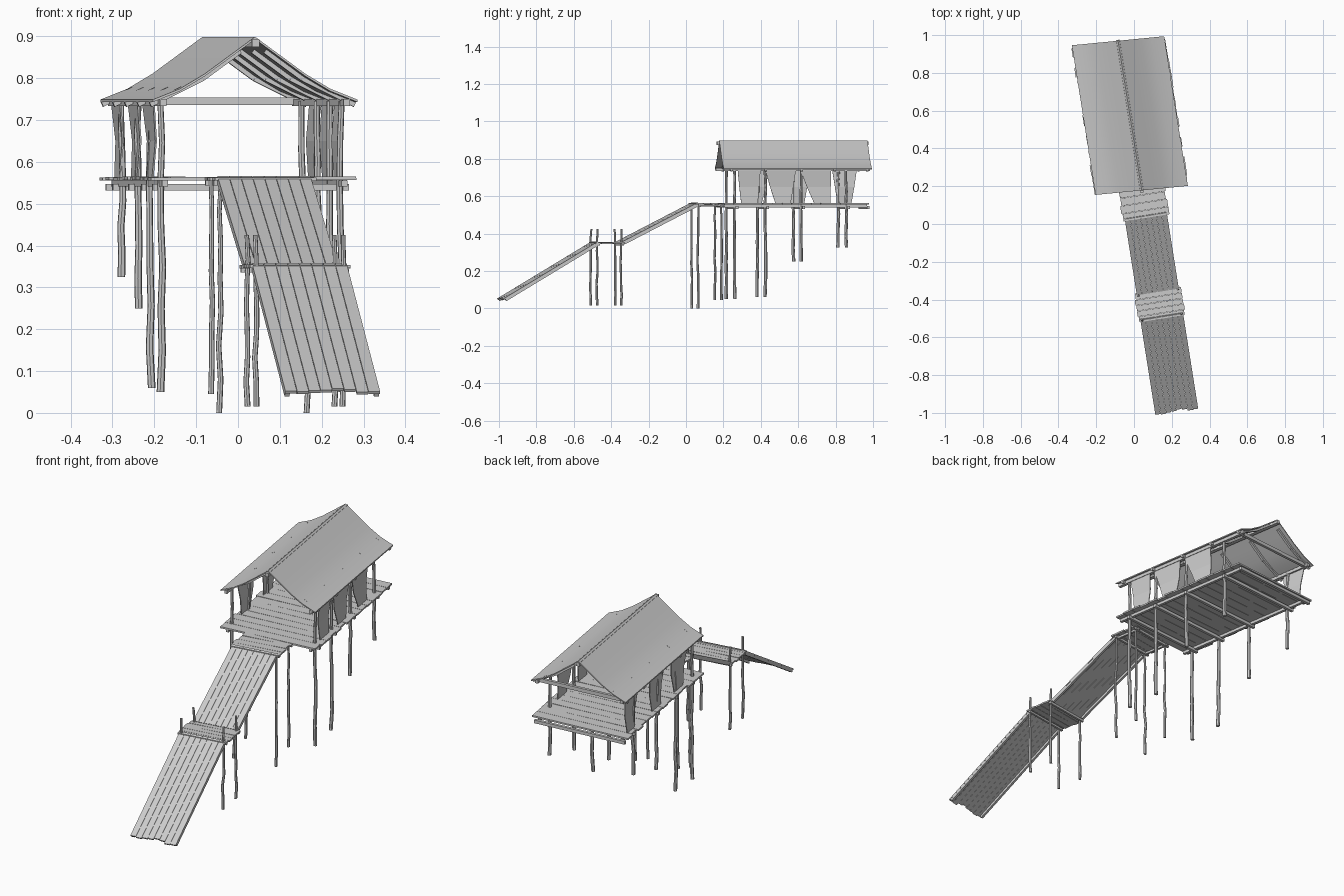
import bpy, bmesh, math, random
from mathutils import Vector

if "Cube" in bpy.data.objects:
    bpy.data.objects.remove(bpy.data.objects["Cube"])

random.seed(4)
ANG = math.radians(9)
CX, CY = -0.022, 0.575


def place(p, skew=0.0):
    """Local (across, along, up) to world: the whole building is turned 9 degrees."""
    u, v, z = p
    v -= skew * u
    c, s = math.cos(ANG), math.sin(ANG)
    return Vector((CX + u * c - v * s, CY + u * s + v * c, z))


def finish(name, bm, skew=0.0, smooth=False):
    for vert in bm.verts:
        vert.co = place(vert.co, skew)
    bmesh.ops.recalc_face_normals(bm, faces=bm.faces)
    mesh = bpy.data.meshes.new(name)
    bm.to_mesh(mesh)
    bm.free()
    ob = bpy.data.objects.new(name, mesh)
    bpy.context.collection.objects.link(ob)
    if smooth:
        bpy.context.view_layer.objects.active = ob
        ob.select_set(True)
        bpy.ops.object.shade_smooth_by_angle(angle=math.radians(40))
        ob.select_set(False)
    return ob


def loft(bm, rings):
    rings = [[bm.verts.new(p) for p in r] for r in rings]
    n = len(rings[0])
    for a, b in zip(rings, rings[1:]):
        for i in range(n):
            j = (i + 1) % n
            bm.faces.new((a[i], a[j], b[j], b[i]))
    bm.faces.new(rings[0])
    bm.faces.new(rings[-1])


def beam(bm, p, q, w, h):
    """Rectangular timber between two points, its middle on the line."""
    p, q = Vector(p), Vector(q)
    d = (q - p).normalized()
    side = d.cross(Vector((0, 0, 1))).normalized() * w / 2
    up = side.cross(d).normalized() * h / 2
    loft(bm, [[c + side * a + up * b for a, b in ((1, 1), (-1, 1), (-1, -1), (1, -1))]
              for c in (p, q)])


def pole(bm, u, v, z0, z1, r):
    """Slightly crooked round post."""
    rings = []
    for k in range(8):
        z = z0 + (z1 - z0) * k / 7
        du, dv = random.uniform(-.003, .003), random.uniform(-.003, .003)
        rr = r * (1.1 - .25 * k / 7)
        rings.append([(u + du + rr * math.cos(t * math.tau / 7),
                       v + dv + rr * math.sin(t * math.tau / 7), z) for t in range(7)])
    loft(bm, rings)


def deck(name, v0, v1, z, hw, n, skew=0.0, jitter=.004):
    """Cross planks side by side, with uneven ends."""
    bm = bmesh.new()
    step = (v1 - v0) / n
    for i in range(n):
        v = v0 + step * (i + .5)
        dz = random.uniform(-.001, .001)
        beam(bm, (-hw + random.uniform(-jitter, jitter), v, z + dz),
             (hw + random.uniform(-jitter, jitter), v, z - dz), step - .0015, .008)
    finish(name, bm, skew)


def ramp(name, v0, z0, v1, z1, hw, ragged):
    """Lengthwise boards on two side rails."""
    bm = bmesh.new()
    n = 8
    step = 2 * hw / n
    slope = (z1 - z0) / (v1 - v0)
    for i in range(n):
        u = -hw + step * (i + .5)
        e = ragged[i % len(ragged)]
        beam(bm, (u, v0 + e, z0 + e * slope), (u, v1, z1), step - .001, .007)
    finish(name + "_boards", bm)
    bm = bmesh.new()
    for s in (-1, 1):
        beam(bm, (s * (hw - .007), v0 + .012, z0 + .012 * slope - .01),
             (s * (hw - .007), v1, z1 - .01), .012, .014)
    finish(name + "_rails", bm)


SK = .06
POSTS = [(.264, .325), (.02, .25), (-.174, .06), (-.341, .05)]

# House posts, running from the bank up to the eaves
bm = bmesh.new()
for v, z0 in POSTS:
    for s in (-1, 1):
        pole(bm, s * .215, v, z0, .745, .0085)
finish("house_posts", bm, SK, True)

# House floor and its beams
deck("house_floor", -.4, .385, .56, .246, 15, SK, .006)
bm = bmesh.new()
for s in (-1, 1):
    beam(bm, (s * .215, -.395, .548), (s * .215, .375, .548), .014, .014)
for v in [p[0] for p in POSTS] + [.37]:
    beam(bm, (-.235, v + .012, .539), (.235, v + .012, .539), .014, .016)
finish("floor_beams", bm, SK)

# Roof shell: sagging gable profile with thickness
PROFILE = [(0, .899), (.03, .877), (.06, .855), (.12, .811), (.18, .775), (.245, .749)]
line = [(-u, z) for u, z in PROFILE[:0:-1]] + PROFILE
bm = bmesh.new()
section = line + [(u, z - .006) for u, z in line[::-1]]
rows = []
for k in range(9):
    v = -.402 + .802 * k / 8
    rows.append([bm.verts.new((u, v, z)) for u, z in section])
n, m = len(section), len(line)
for a, b in zip(rows, rows[1:]):
    for i in range(n):
        j = (i + 1) % n
        bm.faces.new((a[i], a[j], b[j], b[i]))
for r in (rows[0], rows[-1]):
    for i in range(m - 1):
        bm.faces.new((r[i], r[i + 1], r[n - 2 - i], r[n - 1 - i]))
finish("roof", bm, SK, True)

# Roof frame: ridge pole, eave plates, rafters and rear tie beam
bm = bmesh.new()
beam(bm, (0, -.415, .884), (0, .405, .884), .018, .018)
for s in (-1, 1):
    beam(bm, (s * .22, -.4, .742), (s * .22, .392, .742), .015, .016)
    for v in (-.36, -.174, .02, .2, .375):
        for (u0, z0), (u1, z1) in zip(PROFILE[1::2], PROFILE[3::2]):
            beam(bm, (s * u0, v, z0 - .012), (s * u1, v, z1 - .012), .012, .012)
beam(bm, (-.225, .37, .745), (.225, .37, .745), .014, .018)
finish("roof_frame", bm, SK)

# Tapered wall panels: side, top span, bottom span
PANELS = [(1, -.325, -.2, -.305, -.215), (1, -.177, -.008, -.12, -.037),
          (1, .012, .182, .09, .178),
          (-1, .23, .365, .26, .335), (-1, -.04, .11, -.01, .08),
          (-1, -.28, -.11, -.24, -.15)]
bm = bmesh.new()
for s, a, b, c, d in PANELS:
    rings = []
    for lo, hi, z, u in ((a, b, .747, .226), ((a + c) / 2, (b + d) / 2, .65, .217), (c, d, .562, .222)):
        rings.append([(s * u, lo, z), (s * u, hi, z), (s * (u - .004), hi, z), (s * (u - .004), lo, z)])
    loft(bm, rings)
finish("wall_panels", bm, SK)

# Landings and ramps
deck("upper_landing", -.55, -.385, .559, .122, 4)
deck("middle_landing", -1.09, -.94, .35, .124, 5)
ramp("upper_ramp", -.945, .353, -.535, .563, .113, [0])
ramp("lower_ramp", -1.588, .048, -1.075, .355, .115,
     [.003, 0, .004, .006, .012, .008, -.002, 0][::1])

# Landing posts and cross beams
bm = bmesh.new()
for v, z0, z1 in ((-.534, .0, .562), (-.408, .045, .56), (-1.08, .015, .425), (-.95, .015, .425)):
    for s in (-1, 1):
        pole(bm, s * .106, v, z0, z1, .0065)
finish("landing_posts", bm, 0, True)
bm = bmesh.new()
for v, z in ((-.534, .549), (-.408, .549), (-1.08, .342), (-.95, .342)):
    beam(bm, (-.12, v + .008, z), (.12, v + .008, z), .01, .012)
for s in (-1, 1):
    beam(bm, (s * .1, -.545, .549), (s * .1, -.39, .549), .01, .01)
finish("landing_beams", bm)
